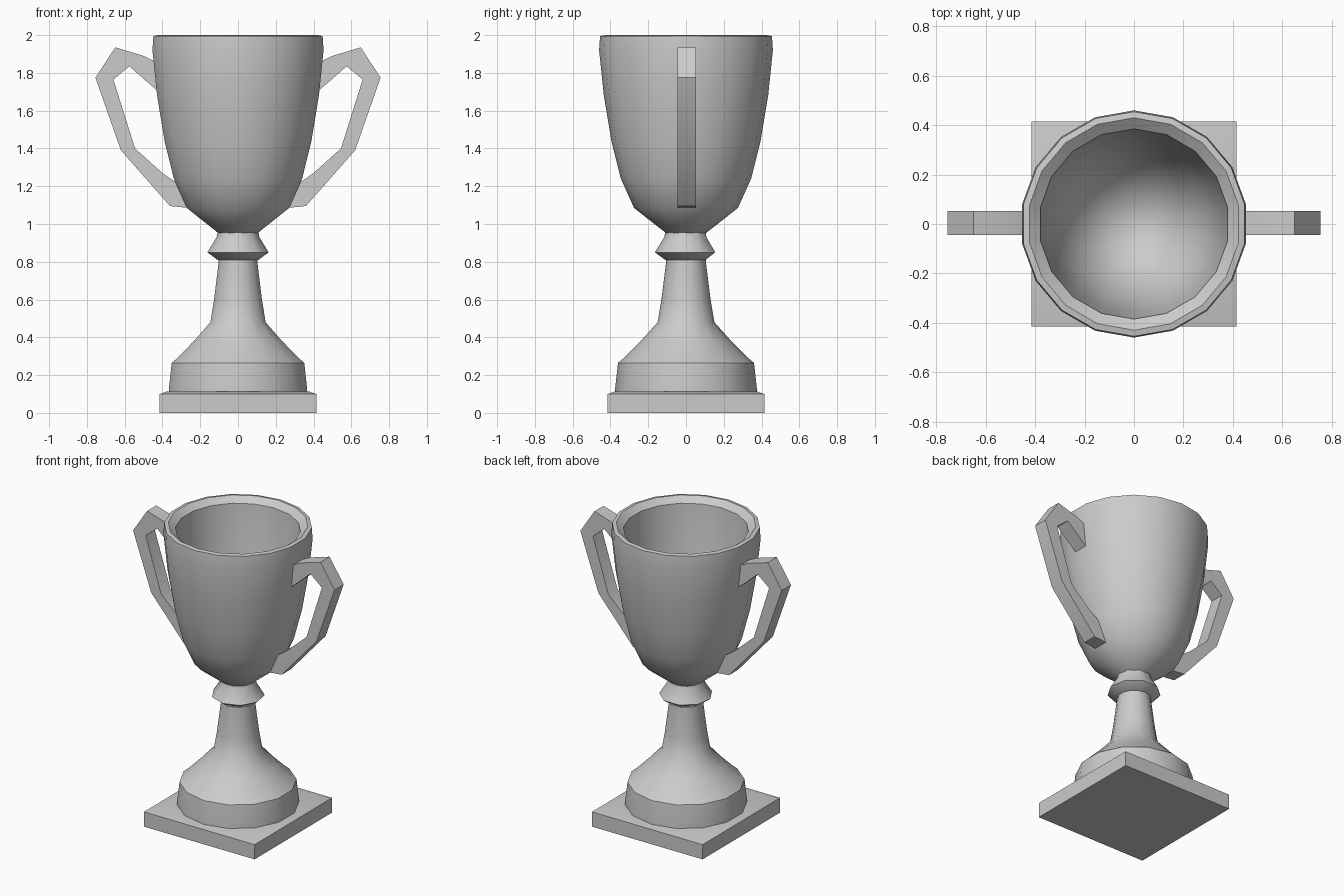
import bpy
import bmesh
import math
from mathutils import Vector

cube = bpy.data.objects.get("Cube")
if cube:
    bpy.data.objects.remove(cube, do_unlink=True)

# One plain grey metal colour
grey = bpy.data.materials.new("grey_metal")
grey.use_nodes = True
colour = (0.6, 0.6, 0.6, 1.0)
grey.diffuse_color = colour
grey.node_tree.nodes["Principled BSDF"].inputs["Base Color"].default_value = colour


def finish(name, bm, angle=40):
    """Turn a bmesh into a shaded, coloured object."""
    bmesh.ops.remove_doubles(bm, verts=bm.verts, dist=0.0005)
    bmesh.ops.recalc_face_normals(bm, faces=bm.faces)
    mesh = bpy.data.meshes.new(name)
    bm.to_mesh(mesh)
    bm.free()
    mesh.materials.append(grey)
    obj = bpy.data.objects.new(name, mesh)
    bpy.context.collection.objects.link(obj)
    bpy.ops.object.select_all(action="DESELECT")
    obj.select_set(True)
    bpy.context.view_layer.objects.active = obj
    bpy.ops.object.shade_smooth_by_angle(angle=math.radians(angle))
    return obj


def lathe(name, profile, sides, angle=40):
    """Spin a (radius, height) profile around the z axis."""
    bm = bmesh.new()
    points = [bm.verts.new((0, -r, z)) for r, z in profile]
    edges = [bm.edges.new(pair) for pair in zip(points, points[1:])]
    bmesh.ops.spin(bm, geom=points + edges, cent=(0, 0, 0), axis=(0, 0, 1),
                   angle=math.tau, steps=sides, use_duplicate=False)
    return finish(name, bm, angle)


def handle(name, side):
    """Flat bar bent into an ear, from matching outer and inner outlines."""
    outer = [(0.42, 1.85), (0.50, 1.89), (0.65, 1.935), (0.755, 1.775),
             (0.62, 1.39), (0.36, 1.095), (0.26, 1.085)]
    inner = [(0.42, 1.70), (0.49, 1.76), (0.575, 1.835), (0.66, 1.765),
             (0.545, 1.40), (0.40, 1.27), (0.30, 1.20)]
    bm = bmesh.new()
    rings = []
    for (xo, zo), (xi, zi) in zip(outer, inner):
        rings.append([bm.verts.new((side * x, y, z)) for x, y, z in
                      ((xo, -0.045, zo), (xo, 0.053, zo),
                       (xi, 0.053, zi), (xi, -0.045, zi))])
    for a, b in zip(rings, rings[1:]):
        for i in range(4):
            j = (i + 1) % 4
            bm.faces.new((a[i], a[j], b[j], b[i]))
    bm.faces.new(rings[0])
    bm.faces.new(rings[-1])
    return finish(name, bm)


# Square plinth with a slightly tapered top edge
bm = bmesh.new()
bmesh.ops.create_cube(bm, size=1)
for v in bm.verts:
    v.co = Vector((v.co.x * 0.83, v.co.y * 0.83, 0.05 + v.co.z * 0.1))
top = max(bm.faces, key=lambda f: f.calc_center_median().z)
bmesh.ops.inset_region(bm, faces=[top], thickness=0.05, depth=0.012)
finish("plinth", bm, 30)

# Stepped foot flaring down from the stem
lathe("foot_and_stem", [
    (0, 0.09), (0.375, 0.09), (0.375, 0.13), (0.36, 0.265), (0.33, 0.29),
    (0.24, 0.38), (0.15, 0.48), (0.13, 0.6), (0.105, 0.8), (0.105, 0.84),
], 14)

# Pointed collar between stem and bowl
lathe("collar", [
    (0, 0.81), (0.11, 0.81), (0.165, 0.85), (0.115, 0.93), (0.11, 0.96),
    (0, 0.98),
], 9)

# Open bowl with a thick rim and a hollow inside
lathe("bowl", [
    (0, 0.93), (0.09, 0.94), (0.18, 1.01), (0.275, 1.085), (0.345, 1.24),
    (0.395, 1.44), (0.435, 1.68), (0.46, 1.92), (0.455, 1.995),
    (0.43, 2.0), (0.385, 1.965), (0.36, 1.65), (0.31, 1.36),
    (0.21, 1.18), (0.10, 1.10), (0, 1.08),
], 18)

# Pair of ear handles
handle("left_handle", 1)
handle("right_handle", -1)
